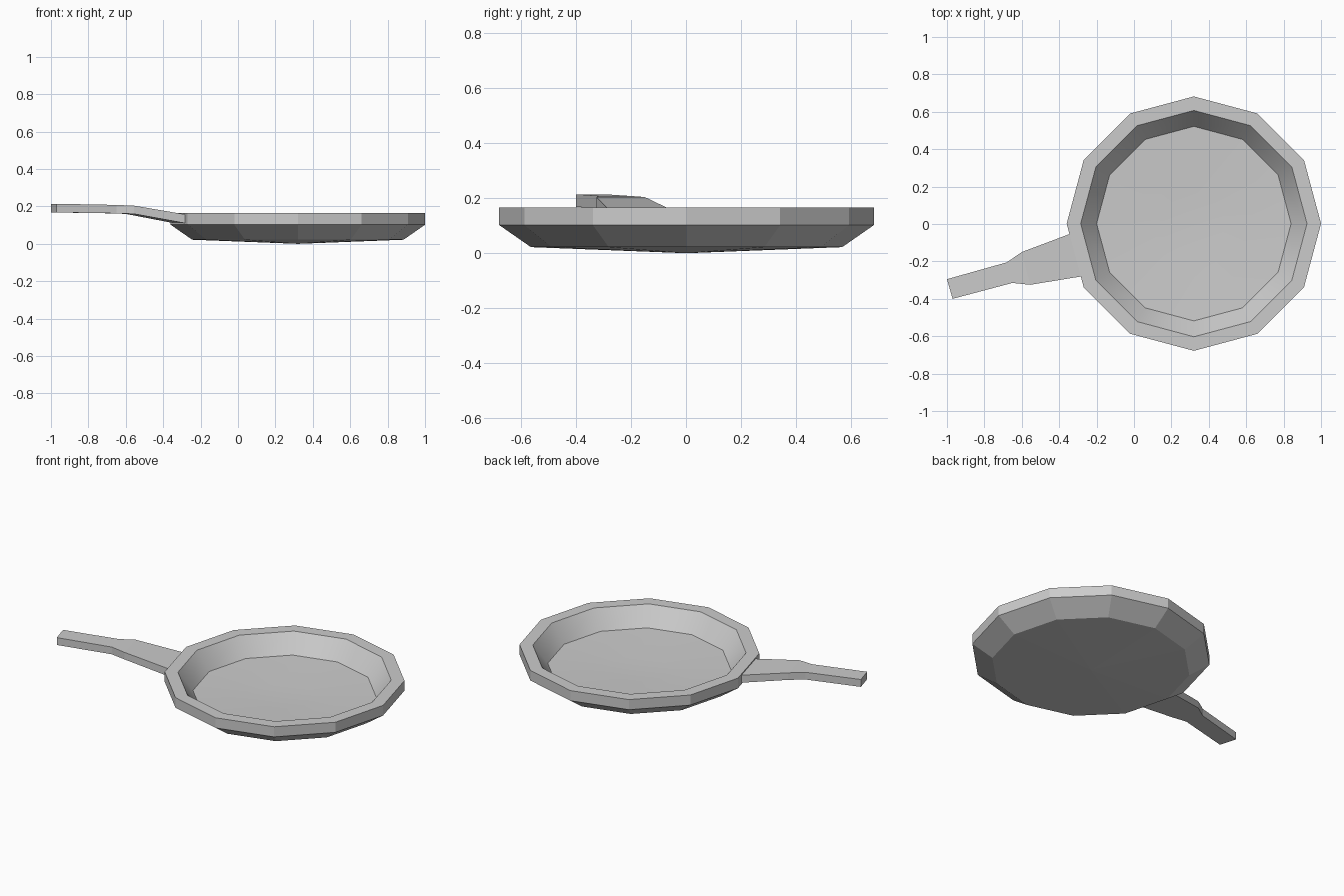
import bpy, bmesh, math

if "Cube" in bpy.data.objects:
    bpy.data.objects.remove(bpy.data.objects["Cube"])

SIDES = 12
CENTRE = (0.32, 0.002)


def make_object(name, bm):
    bmesh.ops.recalc_face_normals(bm, faces=bm.faces[:])
    mesh = bpy.data.meshes.new(name)
    bm.to_mesh(mesh)
    bm.free()
    obj = bpy.data.objects.new(name, mesh)
    bpy.context.collection.objects.link(obj)
    return obj


# Pan body: twelve-sided revolve, from underside centre to inside centre
profile = [(0, 0), (0.565, 0.022), (0.68, 0.102), (0.68, 0.165),
           (0.605, 0.165), (0.52, 0.055), (0.17, 0.041), (0, 0.038)]
INSIDE = 4  # first profile segment belonging to the smooth interior
bm = bmesh.new()
rings = []
for r, z in profile:
    count = SIDES if r else 1
    rings.append([bm.verts.new((CENTRE[0] + r * math.cos(2 * math.pi * i / SIDES),
                                CENTRE[1] + r * math.sin(2 * math.pi * i / SIDES), z))
                  for i in range(count)])
for k, (a, b) in enumerate(zip(rings, rings[1:])):
    for i in range(SIDES):
        j = i + 1
        corners = [a[i % len(a)], a[j % len(a)], b[j % len(b)], b[i % len(b)]]
        face = bm.faces.new(list(dict.fromkeys(corners)))
        face.smooth = k >= INSIDE
bm.normal_update()
for e in bm.edges:
    e.smooth = e.calc_face_angle(0) < math.radians(27)
make_object("pan_body", bm)

# Handle: tapered bar lofted through stations (left xy, right xy, bottom z, top z)
stations = [((-0.34, -0.052), (-0.28, -0.28), 0.11, 0.157),
            ((-0.60, -0.15), (-0.555, -0.325), 0.16, 0.204),
            ((-0.68, -0.205), (-0.65, -0.315), 0.163, 0.208),
            ((-1.0, -0.295), (-0.97, -0.40), 0.168, 0.214)]
bm = bmesh.new()
loops = [[bm.verts.new((*p, z)) for p, z in
          ((left, lo), (right, lo), (right, hi), (left, hi))]
         for left, right, lo, hi in stations]
for a, b in zip(loops, loops[1:]):
    for i in range(4):
        j = (i + 1) % 4
        bm.faces.new((a[i], a[j], b[j], b[i]))
bm.faces.new(loops[0])
bm.faces.new(loops[-1])
make_object("handle", bm)
